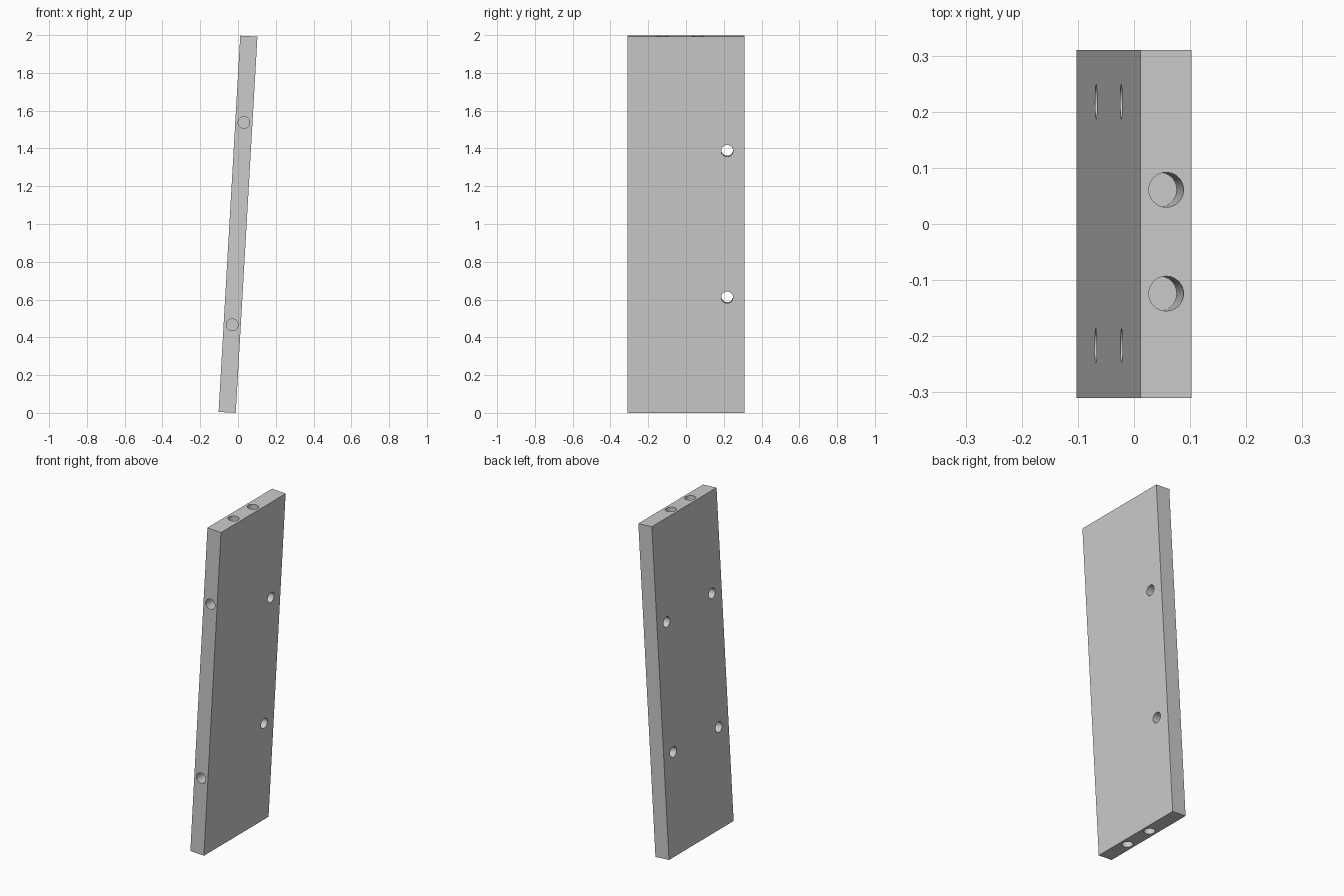
import bpy, bmesh, math
from mathutils import Matrix, Vector

if "Cube" in bpy.data.objects:
    bpy.data.objects.remove(bpy.data.objects["Cube"])

TILT = math.atan(0.115 / 1.995)   # lean towards +x
T, W, L = 0.091, 0.62, 1.9952     # thickness, width, length
R = 0.031                         # hole radius
DEPTH = 0.21                      # depth of the edge dowel holes
EXTRA = 0.02                      # cutter overshoot beyond the surface


def make_object(name, bm):
    bmesh.ops.recalc_face_normals(bm, faces=bm.faces)
    mesh = bpy.data.meshes.new(name)
    bm.to_mesh(mesh)
    bm.free()
    obj = bpy.data.objects.new(name, mesh)
    bpy.context.collection.objects.link(obj)
    return obj


def add_hole(bm, entry, direction, depth):
    """Cylinder going from just outside the entry point into the board."""
    d = Vector(direction)
    centre = Vector(entry) + d * (depth - EXTRA) / 2
    rot = d.to_track_quat('Z', 'Y').to_matrix().to_4x4()
    bmesh.ops.create_cone(bm, cap_ends=True, segments=32, radius1=R, radius2=R,
                          depth=depth + EXTRA,
                          matrix=Matrix.Translation(centre) @ rot)


# Board, built upright around its own centre
bm = bmesh.new()
bmesh.ops.create_cube(bm, size=1, matrix=Matrix.Diagonal((T, W, L, 1)))
board = make_object("board", bm)

# All hole cutters in one mesh
bm = bmesh.new()
for s in (1, -1):
    for y in (0.061, -0.124):                                   # end holes
        add_hole(bm, (0, y, s * L / 2), (0, 0, -s), DEPTH)
for z in (0.54, -0.533):                                        # front edge holes
    add_hole(bm, (0, -W / 2, z), (0, 1, 0), DEPTH)
for z in (0.392, -0.385):                                       # through holes
    add_hole(bm, (-T / 2, 0.218, z), (1, 0, 0), T + EXTRA)
for z in (0.4, -0.4):                                           # blind face holes
    add_hole(bm, (-T / 2, -0.217, z), (1, 0, 0), 0.06)
cutter = make_object("hole_cutter", bm)
cutter.hide_render = True

# Cut the holes and discard the cutter
mod = board.modifiers.new("holes", 'BOOLEAN')
mod.operation = 'DIFFERENCE'
mod.solver = 'EXACT'
mod.object = cutter
bpy.context.view_layer.objects.active = board
board.select_set(True)
bpy.ops.object.modifier_apply(modifier=mod.name)
bpy.data.objects.remove(cutter)
bpy.ops.object.shade_smooth_by_angle(angle=math.radians(30))

# Lean the board and stand it on the ground
board.rotation_euler.y = TILT
board.location.z = (L * math.cos(TILT) + T * math.sin(TILT)) / 2
